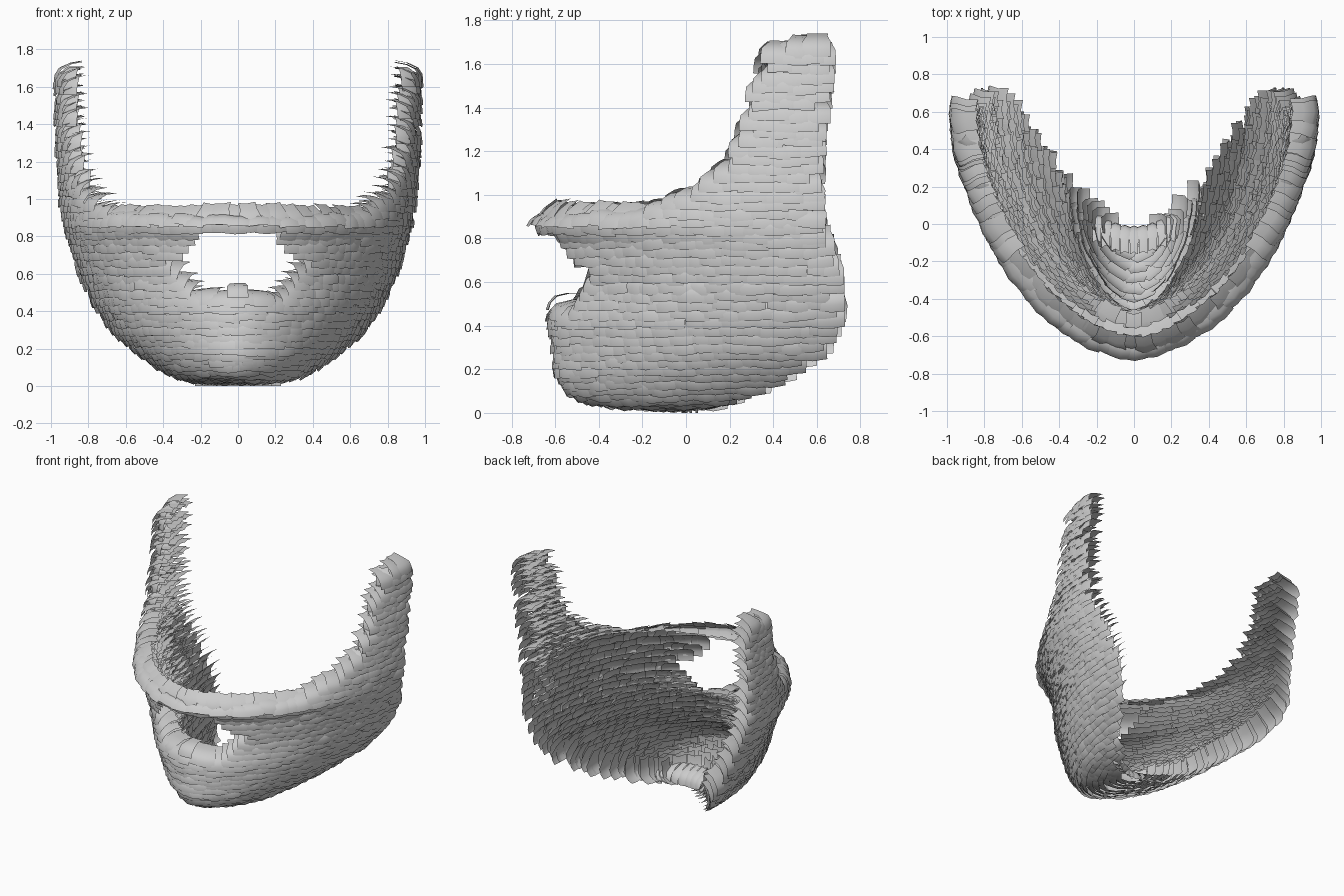
import bpy, bmesh, math, random
from mathutils import Vector

random.seed(4)
cube = bpy.data.objects.get("Cube")
if cube:
    bpy.data.objects.remove(cube)

grey = bpy.data.materials.new("beard grey")
grey.use_nodes = True
colour = (0.6, 0.6, 0.6, 1)
grey.diffuse_color = colour
grey.node_tree.nodes["Principled BSDF"].inputs["Base Color"].default_value = colour

# Level curves of the jaw: height, front y, back y, half width
LEVELS = [(.02, -.15, .0, .13), (.03, -.35, .1, .26), (.06, -.48, .2, .36),
          (.12, -.56, .33, .46), (.2, -.60, .47, .57), (.3, -.61, .6, .68),
          (.45, -.63, .67, .78), (.6, -.6, .67, .85), (.8, -.64, .6, .91),
          (.88, -.71, .58, .93), (1, -.62, .57, .95), (1.25, -.55, .58, .97),
          (1.72, -.55, .64, .98)]
# Upper hairline along y, rising into the sideburns
HAIRLINE = [(-1, .95), (-.5, .93), (-.3, .91), (0, 1.0), (.2, 1.14), (.3, 1.36),
            (.37, 1.64), (.55, 1.7), (.7, 1.66), (1, 1.66)]


def lerp_table(table, t):
    for a, b in zip(table, table[1:]):
        if t <= b[0]:
            k = (t - a[0]) / (b[0] - a[0])
            return [p + (q - p) * k for p, q in zip(a, b)]
    return list(table[-1])


INDEXED = [(i, *lv) for i, lv in enumerate(LEVELS)]


def jaw(v, a):
    """Point on the jaw at level v and angle a around the face."""
    _, z, front, back, width = lerp_table(INDEXED, v)
    s = math.sin(a)
    x = math.copysign(abs(s) ** 1.15, s) * width
    return Vector((x, back - (back - front) * math.cos(a), z))


def frame(v, a):
    e = .04
    across = jaw(v, a + e) - jaw(v, a - e)
    along = jaw(min(v + .3, len(LEVELS) - 1), a) - jaw(max(v - .3, 0), a)
    across.normalize()
    up = (along - across * along.dot(across)).normalized()
    return across, up, across.cross(up)


def evenly(fn, lo, hi, step):
    """Parameters spaced evenly by length along a curve."""
    n = 300
    ts = [lo + (hi - lo) * i / n for i in range(n + 1)]
    pts = [fn(t) for t in ts]
    out, run = [lo], 0
    for i in range(n):
        run += (pts[i + 1] - pts[i]).length
        if run >= step:
            out.append(ts[i + 1])
            run -= step
    return out


def has_hair(p):
    if p.z > lerp_table(HAIRLINE, p.y)[1]:
        return False
    x = abs(p.x)
    low = .55 - .4 * x if x < .22 else .46 + (x - .22)
    high = .85 if x < .2 else .85 - .9 * (x - .2)
    return p.y > 0 or not low < p.z < high


# Side section of one tuft, from inner root to outer tip: depth, rise
SECTION = [(-.13, .055), (-.07, .045), (-.015, .02), (.008, -.015), (.012, -.05)]


def add_tuft(bm, p, across, up, out, width, reach=1):
    rows = []
    for depth, rise in SECTION:
        taper = 1 if depth > -.05 else .75
        rows.append([bm.verts.new(p + across * (k * width * taper) + up * rise
                                  + out * (depth * reach - .012 * abs(k * 2) ** 2))
                     for k in (-.5, 0, .5)])
    for r, s in zip(rows, rows[1:]):
        for i in range(2):
            bm.faces.new((s[i], s[i + 1], r[i + 1], r[i]))


def part_name(p):
    if p.z > 1.05:
        return "left_sideburn" if p.x > 0 else "right_sideburn"
    if abs(p.x) < .36 and p.y < 0:
        return "moustache" if p.z > .7 else "chin_beard"
    return "left_cheek_beard" if p.x > 0 else "right_cheek_beard"


parts = {}
quarter = math.pi / 2
for n, v in enumerate(evenly(lambda t: jaw(t, .75), 0, len(LEVELS) - 1, .042)):
    shift = .045 if n % 2 else 0
    for a in evenly(lambda t: jaw(v, t), -quarter, quarter, .085):
        a = min(a + shift * random.uniform(.6, 1.2), quarter)
        p = jaw(v, a)
        if not has_hair(p):
            continue
        across, up, out = frame(v, a)
        p += out * random.uniform(-.006, .006) + up * random.uniform(-.008, .008)
        bm = parts.setdefault(part_name(p), bmesh.new())
        width = random.uniform(.11, .14)
        reach = 1.15 if .08 < p.z < .5 else 1
        # The front border of each sideburn gets an extra tuft rolled forward
        side = math.copysign(1, a)
        if p.z > 1.08 and p.y < .5 and not has_hair(p - across * side * .08):
            turn = side * .75
            add_tuft(bm, p - out * .04 - across * side * .01,
                     across * math.cos(turn) + out * math.sin(turn), up,
                     out * math.cos(turn) - across * math.sin(turn), .1, .5)
        lean = random.uniform(-.1, .1)
        tilted = (across + up * lean).normalized()
        add_tuft(bm, p, tilted, (up - across * lean).normalized(), out, width, reach)

# Upright rim under the throat, closing the back of the chin
rim = parts.setdefault("throat_rim", bmesh.new())
for i in range(-4, 5):
    x = i * .05
    add_tuft(rim, Vector((x, -.02 + 1.6 * x * x, .05)), Vector((-1, 0, 0)),
             Vector((0, 0, 1)), Vector((0, 1, 0)), .06)

for name, bm in parts.items():
    mesh = bpy.data.meshes.new(name)
    bm.to_mesh(mesh)
    bm.free()
    mesh.materials.append(grey)
    mesh.shade_smooth()
    ob = bpy.data.objects.new(name, mesh)
    bpy.context.collection.objects.link(ob)
